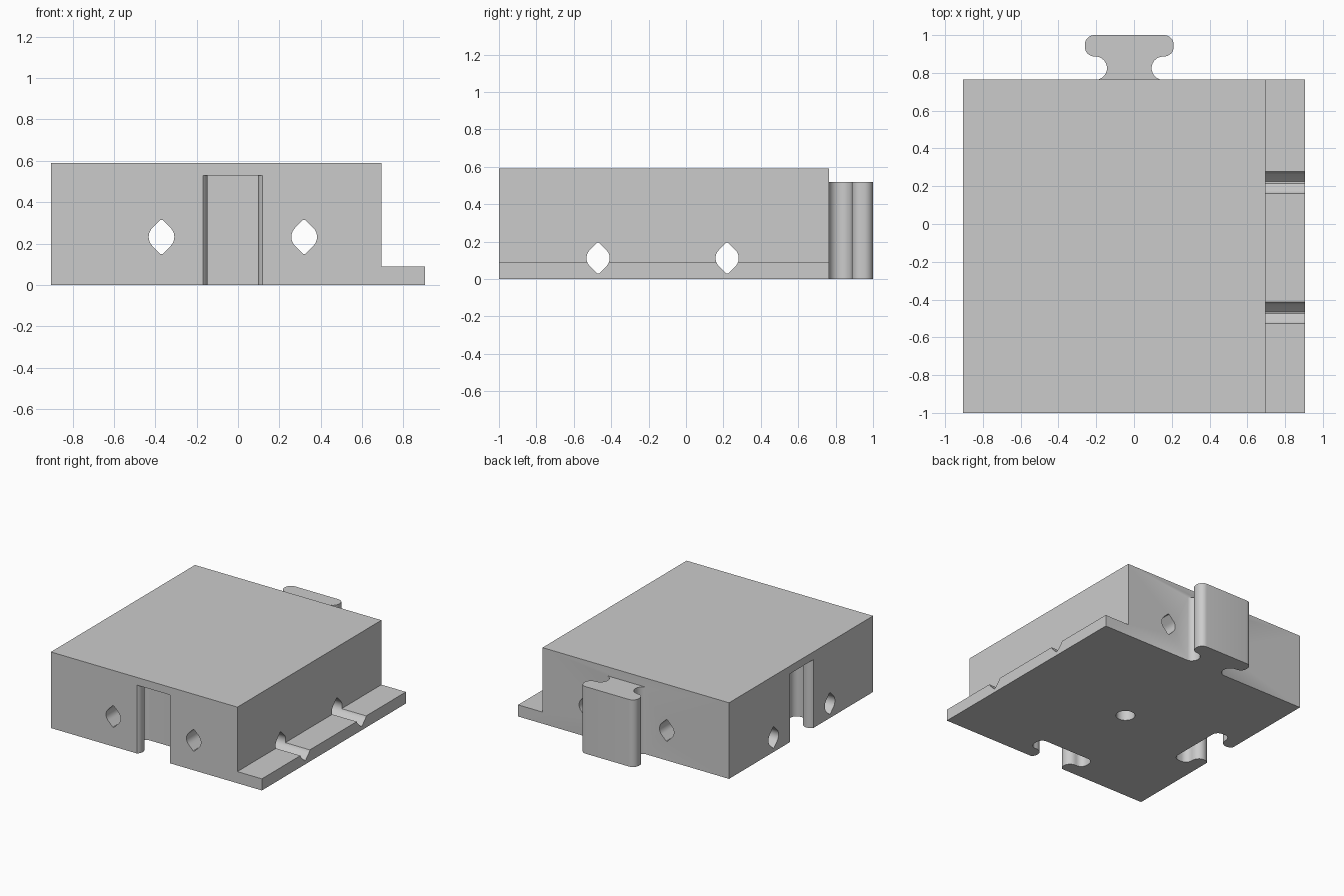
import bpy, bmesh
from math import sin, cos, pi, asin, radians
from mathutils import Vector

if "Cube" in bpy.data.objects:
    bpy.data.objects.remove(bpy.data.objects["Cube"], do_unlink=True)

X, Y, Z = Vector((1, 0, 0)), Vector((0, 1, 0)), Vector((0, 0, 1))
LEFT, STEP, RIGHT = -0.905, 0.695, 0.905
FRONT, BACK = -1.0, 0.765
HEIGHT, LEDGE = 0.59, 0.09
MID_X, MID_Y = -0.025, -0.125      # centre lines of connectors and holes
SPREAD = 0.345                     # hole distance from the centre lines

grey = bpy.data.materials.new("grey plastic")
grey.use_nodes = True
grey.diffuse_color = (0.6, 0.6, 0.6, 1)
grey.node_tree.nodes["Principled BSDF"].inputs["Base Color"].default_value = (0.6, 0.6, 0.6, 1)


def prism(name, profile, origin, u, v, sweep):
    """Extrude a flat (u, v) profile along the sweep vector."""
    bm = bmesh.new()
    face = bm.faces.new([bm.verts.new(origin + u * a + v * b) for a, b in profile])
    new = bmesh.ops.extrude_face_region(bm, geom=[face])["geom"]
    bmesh.ops.translate(bm, vec=sweep, verts=[g for g in new if isinstance(g, bmesh.types.BMVert)])
    bmesh.ops.recalc_face_normals(bm, faces=bm.faces)
    mesh = bpy.data.meshes.new(name)
    bm.to_mesh(mesh)
    bm.free()
    mesh.materials.append(grey)
    obj = bpy.data.objects.new(name, mesh)
    bpy.context.collection.objects.link(obj)
    return obj


def combine(target, tool, operation):
    """Apply a boolean and discard the tool object."""
    mod = target.modifiers.new("boolean", "BOOLEAN")
    mod.operation, mod.solver, mod.object = operation, "EXACT", tool
    bpy.context.view_layer.objects.active = target
    bpy.ops.object.modifier_apply(modifier=mod.name)
    bpy.data.objects.remove(tool, do_unlink=True)


def arc(cu, cv, r, start, end, steps=10):
    angles = [start + (end - start) * i / steps for i in range(steps + 1)]
    return [(cu + r * cos(a), cv + r * sin(a)) for a in angles]


def connector(neck_depth, neck_r, half, depth, corner=0.05):
    """Symmetric T profile: waisted neck, then a round-cornered head."""
    start = pi + asin(min(1, neck_depth / neck_r))
    side = arc(0.18, neck_depth, neck_r, start, pi / 2)
    side.insert(0, (side[0][0], -0.03))
    low = neck_depth + neck_r + corner
    side += arc(half - corner, low, corner, -pi / 2, 0, 8)
    side += arc(half - corner, depth - corner, corner, 0, pi / 2, 8)
    return side + [(-a, b) for a, b in reversed(side)]


def rod_profile(r=0.062, tip=0.083):
    """Circle with blunted 45 degree points above and below."""
    flat = r * 2 ** 0.5 - tip
    right = [(flat, -tip)] + arc(0, 0, r, -pi / 4, pi / 4) + [(flat, tip)]
    return right + [(-a, -b) for a, b in right]


# Block with a low ledge along its left side
block = prism("block",
              [(LEFT, 0), (RIGHT, 0), (RIGHT, LEDGE), (STEP, LEDGE), (STEP, HEIGHT), (LEFT, HEIGHT)],
              Y * FRONT, X, Z, Y * (BACK - FRONT))

# Connector tab on the back
tab = prism("tab", connector(0.06, 0.062, 0.235, 0.235),
            Vector((MID_X, BACK, 0)), X, Y, Z * 0.52)
combine(block, tab, "UNION")

# Matching sockets in the front and the right side, open below
socket = connector(0.045, 0.058, 0.243, 0.23)
for origin, u, v in ((Vector((MID_X, FRONT, -0.1)), X, Y),
                     (Vector((LEFT, MID_Y, -0.1)), Y, X)):
    combine(block, prism("socket_cutter", socket, origin, u, v, Z * 0.63), "DIFFERENCE")

# Crossing rod holes
for side in (-1, 1):
    along_y = Vector((MID_X + side * SPREAD, -1.2, 0.232))
    along_x = Vector((-1.2, MID_Y + side * SPREAD, 0.112))
    combine(block, prism("rod_cutter", rod_profile(), along_y, X, Z, Y * 2.4), "DIFFERENCE")
    combine(block, prism("rod_cutter", rod_profile(), along_x, Y, Z, X * 2.4), "DIFFERENCE")

# Round hole in the underside
drill = prism("drill_cutter", arc(0, 0, 0.068, 0, 2 * pi, 32)[:-1],
              Vector((MID_X, MID_Y, -0.1)), X, Y, Z * 0.6)
combine(block, drill, "DIFFERENCE")

# Smooth the curves while keeping the edges sharp
bpy.ops.object.select_all(action="DESELECT")
block.select_set(True)
bpy.context.view_layer.objects.active = block
bpy.ops.object.shade_smooth_by_angle(angle=radians(30))
